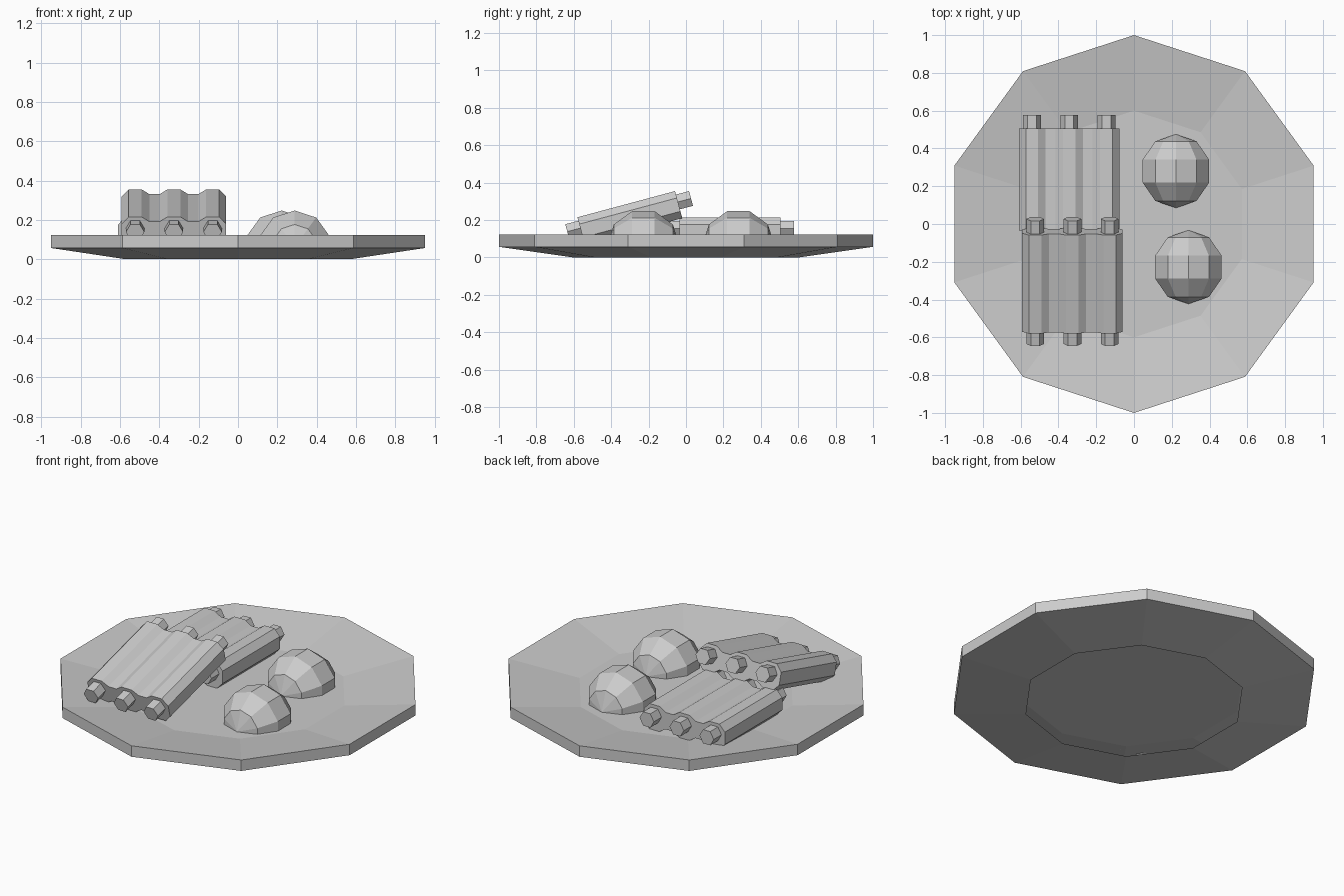
import bpy, bmesh, math
from mathutils import Matrix

if "Cube" in bpy.data.objects:
    bpy.data.objects.remove(bpy.data.objects["Cube"])


def make_object(name, bm, flip_check=True):
    if flip_check:
        bmesh.ops.recalc_face_normals(bm, faces=bm.faces)
    me = bpy.data.meshes.new(name)
    bm.to_mesh(me)
    bm.free()
    ob = bpy.data.objects.new(name, me)
    bpy.context.collection.objects.link(ob)
    return ob


def prism(bm, profile, length):
    """Extrude an XZ profile along y, centred on y = 0."""
    a, b = [[bm.verts.new((x, y, z)) for x, z in profile]
            for y in (-length / 2, length / 2)]
    n = len(profile)
    bm.faces.new(a)
    bm.faces.new(b[::-1])
    for i in range(n):
        j = (i + 1) % n
        bm.faces.new((a[i], b[i], b[j], a[j]))


# Plate: ten-sided dish, foot ring open underneath
FLOOR = 0.062
bm = bmesh.new()
rings = []
for r, z in [(0.6, 0), (1, 0.057), (1, 0.122), (0.6, FLOOR)]:
    rings.append([bm.verts.new((r * math.cos(t), r * math.sin(t), z))
                  for t in (math.pi / 2 + k * math.pi / 5 for k in range(10))])
for lo, hi in zip(rings, rings[1:]):
    for i in range(10):
        j = (i + 1) % 10
        bm.faces.new((lo[i], lo[j], hi[j], hi[i]))
bm.faces.new(rings[-1])
make_object("plate", bm, False)


# Food scoops: upper half of a low sphere lying along y
def scoop(name, x, y):
    bm = bmesh.new()
    bmesh.ops.create_uvsphere(bm, u_segments=10, v_segments=5, radius=0.195,
                              matrix=Matrix.Rotation(math.pi / 2, 4, 'X'))
    bmesh.ops.bisect_plane(bm, geom=bm.verts[:] + bm.edges[:] + bm.faces[:],
                           dist=1e-5, plane_co=(0, 0, 0), plane_no=(0, 0, 1),
                           clear_inner=True)
    ob = make_object(name, bm, False)
    ob.location = (x, y, FLOOR)


scoop("scoop_back", 0.222, 0.28)
scoop("scoop_front", 0.288, -0.228)


# Rib racks: wavy slab with three six-sided bones
PITCH = 0.197


def rib_rack(name, loc, tilt):
    top = [(-0.266, 0.022)]
    for k in (-1, 0, 1):
        c = k * PITCH
        top += [(c - 0.033, 0.06), (c + 0.033, 0.06)]
        if k < 1:
            top += [(c + PITCH / 2 - 0.026, 0.035), (c + PITCH / 2 + 0.026, 0.035)]
    top.append((0.266, 0.022))
    bottom = [(x, -0.03 - z) for x, z in reversed(top)]
    bm = bmesh.new()
    prism(bm, top + bottom, 0.54)
    slab = make_object(name + "_meat", bm)

    bm = bmesh.new()
    for k in (-1, 0, 1):
        prism(bm, [(k * PITCH + 0.047 * math.cos(a), 0.047 * math.sin(a))
                   for a in (i * math.pi / 3 for i in range(6))], 0.685)
    bones = make_object(name + "_bones", bm)
    for ob in (slab, bones):
        ob.location = loc
        ob.rotation_euler.x = math.radians(tilt)


rib_rack("back_rack", (-0.343, 0.235, 0.155), 0)
rib_rack("front_rack", (-0.326, -0.304, 0.227), 15)
